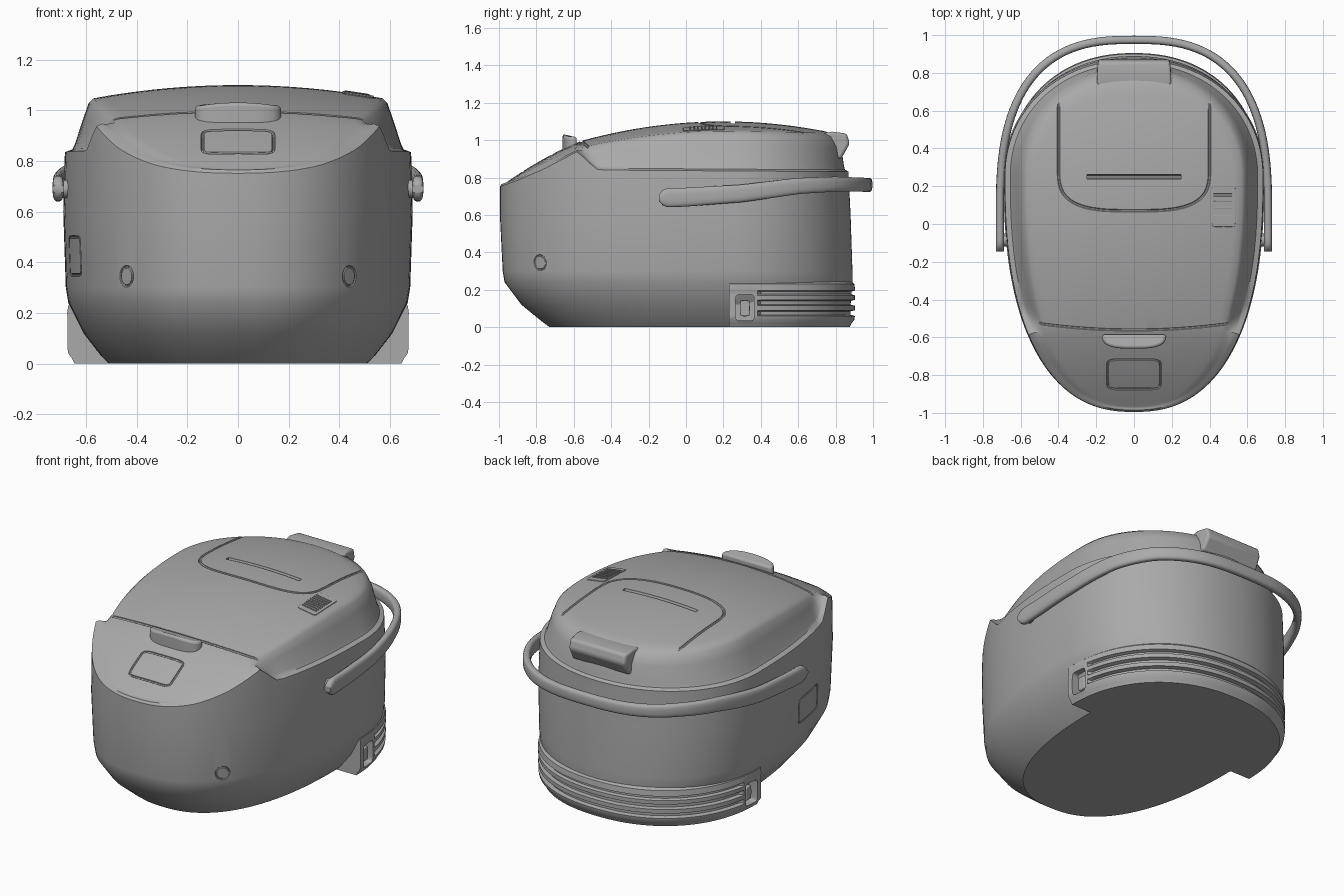
import bpy, bmesh, math
from mathutils import Vector

old = bpy.data.objects.get("Cube")
if old:
    bpy.data.objects.remove(old, do_unlink=True)

grey = bpy.data.materials.new("plain grey")
grey.use_nodes = True
GREY = (0.4, 0.4, 0.4, 1)
grey.diffuse_color = GREY
grey.node_tree.nodes["Principled BSDF"].inputs["Base Color"].default_value = GREY

MID = 0.25    # y of the widest section
NF, NB = 2.4, 2.1    # roundness of front and back outline
# wall sections: height, front y, back y, half width
WALL = [(0.0, -.73, .86, .51), (.03, -.77, .87, .54), (.12, -.88, .88, .61),
        (.24, -.97, .89, .67), (.3, -.98, .89, .68), (.6, -.995, .88, .69)]
RIM = [(-1, .75), (-.9, .785), (-.75, .85), (-.58, .94), (-.52, .88), (-.47, .84), (1, .83)]


def lerp(table, v, col=1):
    for a, b in zip(table, table[1:]):
        if v <= b[0]:
            return a[col] + (b[col] - a[col]) * max(0, (v - a[0]) / (b[0] - a[0]))
    return table[-1][col]


def top_z(x, y):
    # crowned lid behind, sloping control panel in front
    d = -.57 - y
    z = .993 - .42 * d - .36 * d * d if d > 0 else 1.1 - .18 * (y - .2) ** 2
    return z - .16 * x * x


def power(v, n):
    return math.copysign(abs(v) ** (2 / n), v)


def outline(front, back, w, count=160):
    pts = []
    for i in range(count):
        t = 2 * math.pi * i / count
        c, s = math.cos(t), math.sin(t)
        n, reach = (NB, back - MID) if s >= 0 else (NF, MID - front)
        pts.append((w * power(c, n), MID + reach * power(s, n)))
    return pts


def finish(name, bm, angle=35):
    bmesh.ops.recalc_face_normals(bm, faces=bm.faces)
    mesh = bpy.data.meshes.new(name)
    bm.to_mesh(mesh)
    bm.free()
    ob = bpy.data.objects.new(name, mesh)
    bpy.context.collection.objects.link(ob)
    mesh.materials.append(grey)
    smooth(ob, angle)
    return ob


def smooth(ob, angle=35):
    bpy.ops.object.select_all(action='DESELECT')
    ob.select_set(True)
    bpy.context.view_layer.objects.active = ob
    bpy.ops.object.shade_smooth_by_angle(angle=math.radians(angle))


def loft(bm, rings, closed=False):
    # skin closed rings; cap the ends or join last to first
    rows = [[bm.verts.new(p) for p in r] for r in rings]
    pairs = list(zip(rows, rows[1:])) + ([(rows[-1], rows[0])] if closed else [])
    for a, b in pairs:
        for i in range(len(a)):
            j = (i + 1) % len(a)
            bm.faces.new((a[i], a[j], b[j], b[i]))
    if not closed:
        bm.faces.new(rows[0])
        bm.faces.new(rows[-1])


def tube(bm, path, ru, rv, ref=(0, 0, 1), closed=False, sides=8, square=2):
    path = [Vector(p) for p in path]
    rings, last = [], len(path) - 1
    for i, p in enumerate(path):
        a = path[i - 1] if i or closed else p
        b = path[(i + 1) % len(path)] if i < last or closed else p
        t = (b - a).normalized()
        u = t.cross(Vector(ref)).normalized()
        v = t.cross(u)
        ku, kv = (ru(i), rv(i)) if callable(ru) else (ru, rv)
        rings.append([p + u * ku * power(math.cos(k), square) + v * kv * power(math.sin(k), square)
                      for k in (2 * math.pi * (s + .5) / sides for s in range(sides))])
    loft(bm, rings, closed)


def rounded(cx, cy, hx, hy, n=6, count=48):
    ang = [2 * math.pi * i / count for i in range(count)]
    return [(cx + hx * power(math.cos(a), n), cy + hy * power(math.sin(a), n)) for a in ang]


def carve(ob, bm, name):
    cutter = finish(name, bm)
    cutter.hide_render = True
    mod = ob.modifiers.new("cut", 'BOOLEAN')
    mod.operation, mod.solver, mod.object = 'DIFFERENCE', 'EXACT', cutter
    bpy.context.view_layer.objects.active = ob
    bpy.ops.object.modifier_apply(modifier=mod.name)
    bpy.data.objects.remove(cutter, do_unlink=True)
    smooth(ob)


def prism(name, pts, place, lo, hi, bevel):
    bm = bmesh.new()
    loft(bm, [[place(a, b, d) for a, b in pts] for d in (lo, hi)])
    ob = finish(name, bm)
    mod = ob.modifiers.new("soft edges", 'BEVEL')
    mod.width, mod.segments = bevel, 3
    return ob


def drape(pts, lift=0):
    return [(x, y, top_z(x, y) + lift) for x, y in pts]


# body shell: wall, seam ledge, lid shoulder and crowned top
rings = [[(x, y, z) for x, y in outline(f, b, w)] for z, f, b, w in WALL]
for f, b, w, k in ((-.995, .87, .685, -.03), (-.995, .87, .683, 0), (-.985, .85, .655, .01),
                   (-.98, .845, .645, .1), (-.975, .83, .61, .65), (-.97, .80, .59, .92)):
    ring = []
    for x, y in outline(f, b, w):
        r = lerp(RIM, y)
        ring.append((x, y, r + k if k <= .01 else r + .01 + k * (top_z(x, y) - r - .01)))
    rings.append(ring)
edge = outline(-.96, .75, .57)
for i in range(15):
    s = 1 - i / 15
    rings.append(drape([(x * s, (y + .1) * s - .1) for x, y in edge]))
bm = bmesh.new()
loft(bm, rings)
body = finish("cooker_body", bm)


# points on the lower wall
def section(z):
    return [lerp(WALL, z, c) for c in (1, 2, 3)]


def wall_x(y, z):
    f, b, w = section(z)
    n, u = (NF, (MID - y) / (MID - f)) if y < MID else (NB, (y - MID) / (b - MID))
    return w * (1 - u ** n) ** (1 / n)


def wall_y(x, z):
    f, b, w = section(z)
    return MID - (MID - f) * (1 - (abs(x) / w) ** NF) ** (1 / NF)


# seams: lid front edge, display frame, steam plate, slot, side plate, round plugs
bm = bmesh.new()
R = .008
xs = [-.54 + .04 * i for i in range(28)]
tube(bm, drape([(x, -.52 - .04 * (1 - (x / .54) ** 2)) for x in xs]), R, R)
tube(bm, drape(rounded(0, -.795, .14, .078, 8)), R * .8, R, closed=True)
front = [(.4 * power(math.cos(a), 3.2), .3 + .23 * power(math.sin(a), 3.2))
         for a in (-math.pi * i / 30 for i in range(31))]
plate = [(.4, .68 - .04 * i) for i in range(9)] + front + [(-.4, .36 + .04 * i) for i in range(9)]
tube(bm, drape(plate), R, R)
tube(bm, drape([(-.25 + .05 * i, .25) for i in range(11)]), .014, .02)
tube(bm, [(-wall_x(y, z), y, z) for y, z in rounded(-.27, .425, .12, .075, 10)],
     R * .7, R * .7, (1, 0, 0), True)
for s in (-1, 1):
    tube(bm, [(x, wall_y(x, z), z) for x, z in rounded(s * .44, .345, .024, .038, 2, 24)],
         R * .7, R * .7, (s, -1, 0), True)
carve(body, bm, "seam_cutter")

# ribbed rear foot with smooth front ends
LEVELS = [(0, .03), (.02, .02), (.04, .005), (.06, .002), (.066, .025), (.085, .025), (.09, .002),
          (.115, .002), (.12, .025), (.14, .025), (.146, .002), (.17, .002), (.176, .02),
          (.19, .02), (.196, 0), (.23, .005), (.25, .025)]
rings = []
for z, inset in LEVELS:
    ring = []
    for i in range(97):
        a = math.pi * i / 96
        x, y = power(math.cos(a), 2.2), .23 + .675 * power(math.sin(a), 2.2)
        rib = .06 < z < .195 and y < .4
        d = .002 if rib else inset
        ring.append(((.675 - d) * x, y - d * (y - .23) / .675, z))
    rings.append(ring)
bm = bmesh.new()
loft(bm, rings)
foot = finish("rear_foot", bm, 30)
bm = bmesh.new()
for s in (-1, 1):
    loft(bm, [[(s * d, y, z) for y, z in rounded(.315, .105, .05, .07, 7, 32)] for d in (.61, .72)])
carve(foot, bm, "socket_cutter")
for s, side in ((-1, "right"), (1, "left")):
    prism(side + "_socket_plug", rounded(.315, .1, .026, .042, 6, 24),
          lambda a, b, d, s=s: (s * d, a, b), .59, .65, .006)

# swinging carry handle and its pivots
half = [(.71, -.145 + .02 * i) for i in range(10)]
half += [(.71 * power(math.cos(a), 2.7), .05 + .925 * power(math.sin(a), 2.7))
         for a in (math.pi / 2 * i / 30 for i in range(1, 31))]
flat = half + [(-x, y) for x, y in reversed(half[:-1])]
RISE = [(-.15, .69), (0, .695), (.3, .715), (.6, .755), (.8, .765), (1, .76)]
last = len(flat) - 1


def tall(i):
    k = min(1, (min(i, last - i) + .15) / 3)
    return lerp([(-.1, .052), (.5, .045), (1, .037)], flat[i][1]) * math.sqrt(k * (2 - k))


bm = bmesh.new()
tube(bm, [(x, y, lerp(RISE, y)) for x, y in flat], lambda i: .022, tall, sides=16, square=3)
finish("carry_handle", bm, 40)
for s, side in ((-1, "right"), (1, "left")):
    prism(side + "_handle_pivot", rounded(-.085, .69, .035, .035, 2, 24),
          lambda a, b, d, s=s: (s * d, a, b), .62, .72, .004)

# rear steam catcher block
prism("steam_catcher", [(.70, 1.03), (.78, 1.045), (.86, 1.035), (.875, .98), (.83, .9), (.72, .9)],
      lambda a, b, d: (d * (1 - .8 * max(0, a - .8)), a, b), -.2, .2, .015)

# lid release button
button = [(.17 * power(math.cos(a), 3), -.585 - .075 * power(math.sin(a), 3))
          for a in (math.pi * i / 32 for i in range(33))]
prism("release_button", button, lambda a, b, d: (a, b, d - .5 * a * a), .9, 1.033, .015)

# lid label with printed bars
prism("lid_label", rounded(.475, .095, .062, .11, 12, 32),
      lambda a, b, d: (a, b, top_z(a, b) + d), -.004, .004, .001)
for i in range(8):
    y = .02 + .02 * i
    prism("label_bar", [(.42, y), (.52, y), (.52, y + .007), (.42, y + .007)],
          lambda a, b, d: (a, b, top_z(a, b) + d), 0, .008, .001)
